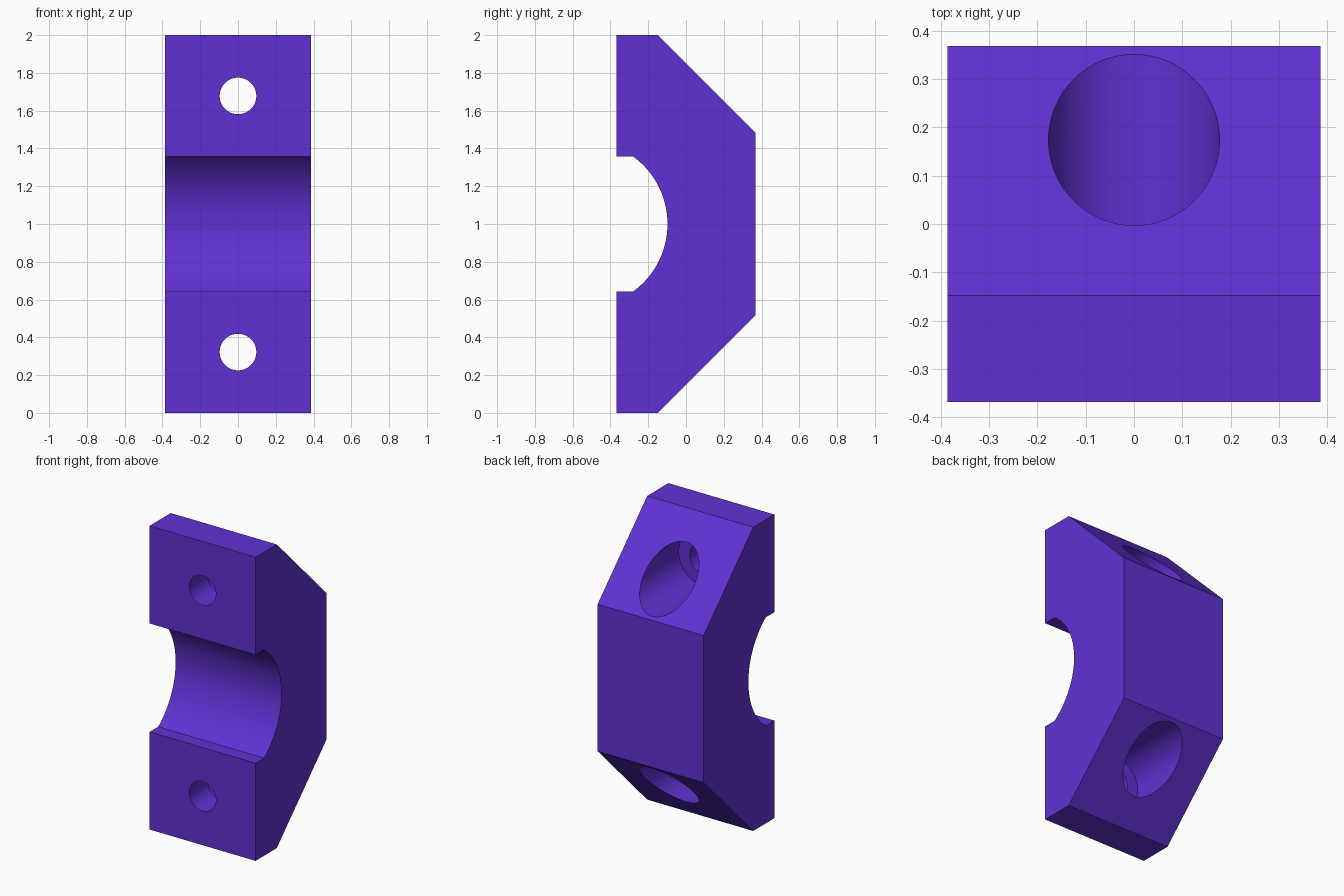
import bpy, bmesh, math
from mathutils import Matrix

if "Cube" in bpy.data.objects:
    bpy.data.objects.remove(bpy.data.objects["Cube"])

HALF_W = 0.386            # half width along x
FRONT, BACK = -0.368, 0.368
HOLE_OFFSET = 0.678       # bolt holes above and below the middle (z = 1)

purple = bpy.data.materials.new("purple")
purple.diffuse_color = (0.117, 0.031, 0.65, 1)
purple.use_nodes = True
purple.node_tree.nodes["Principled BSDF"].inputs["Base Color"].default_value = purple.diffuse_color


def add_object(name, bm):
    bmesh.ops.recalc_face_normals(bm, faces=bm.faces)
    mesh = bpy.data.meshes.new(name)
    bm.to_mesh(mesh)
    bm.free()
    mesh.materials.append(purple)
    obj = bpy.data.objects.new(name, mesh)
    bpy.context.collection.objects.link(obj)
    return obj


def cylinder_y(name, radius, y0, y1, z):
    """Cylinder cutter running along y."""
    bm = bmesh.new()
    place = Matrix.Translation((0, (y0 + y1) / 2, z)) @ Matrix.Rotation(math.pi / 2, 4, 'X')
    bmesh.ops.create_cone(bm, cap_ends=True, segments=64, radius1=radius,
                          radius2=radius, depth=y1 - y0, matrix=place)
    return add_object(name, bm)


# Side profile (y, z): chamfered back, round saddle in the front
profile = [(FRONT, 1.357), (FRONT, 2), (-0.148, 2), (BACK, 1.484),
           (BACK, 0.516), (-0.148, 0), (FRONT, 0), (FRONT, 0.643)]
radius, centre_y = 0.442, -0.54
sweep = math.asin(0.357 / radius)
for i in range(41):
    a = -sweep + 2 * sweep * i / 40
    profile.append((centre_y + radius * math.cos(a), 1 + radius * math.sin(a)))

# Clamp body: extrude the profile across the width
bm = bmesh.new()
face = bm.faces.new([bm.verts.new((-HALF_W, y, z)) for y, z in profile])
result = bmesh.ops.extrude_face_region(bm, geom=[face], use_keep_orig=True)
moved = [v for v in result["geom"] if isinstance(v, bmesh.types.BMVert)]
bmesh.ops.translate(bm, verts=moved, vec=(2 * HALF_W, 0, 0))
body = add_object("clamp_body", bm)

# Bolt holes and their wide counterbores from the back
cutters = []
for side in (-1, 1):
    z = 1 + side * HOLE_OFFSET
    cutters.append(cylinder_y("counterbore_cutter", 0.177, -0.176, 0.6, z))
    cutters.append(cylinder_y("bolt_hole_cutter", 0.097, -0.6, 0.1, z))
for cutter in cutters:
    cutter.hide_render = True
    mod = body.modifiers.new("hole", 'BOOLEAN')
    mod.operation = 'DIFFERENCE'
    mod.solver = 'EXACT'
    mod.object = cutter

# Apply the cuts, drop the cutters and smooth the round walls
bpy.context.view_layer.objects.active = body
body.select_set(True)
for mod in list(body.modifiers):
    bpy.ops.object.modifier_apply(modifier=mod.name)
for cutter in cutters:
    bpy.data.objects.remove(cutter)
bpy.ops.object.shade_smooth_by_angle(angle=math.radians(30))
